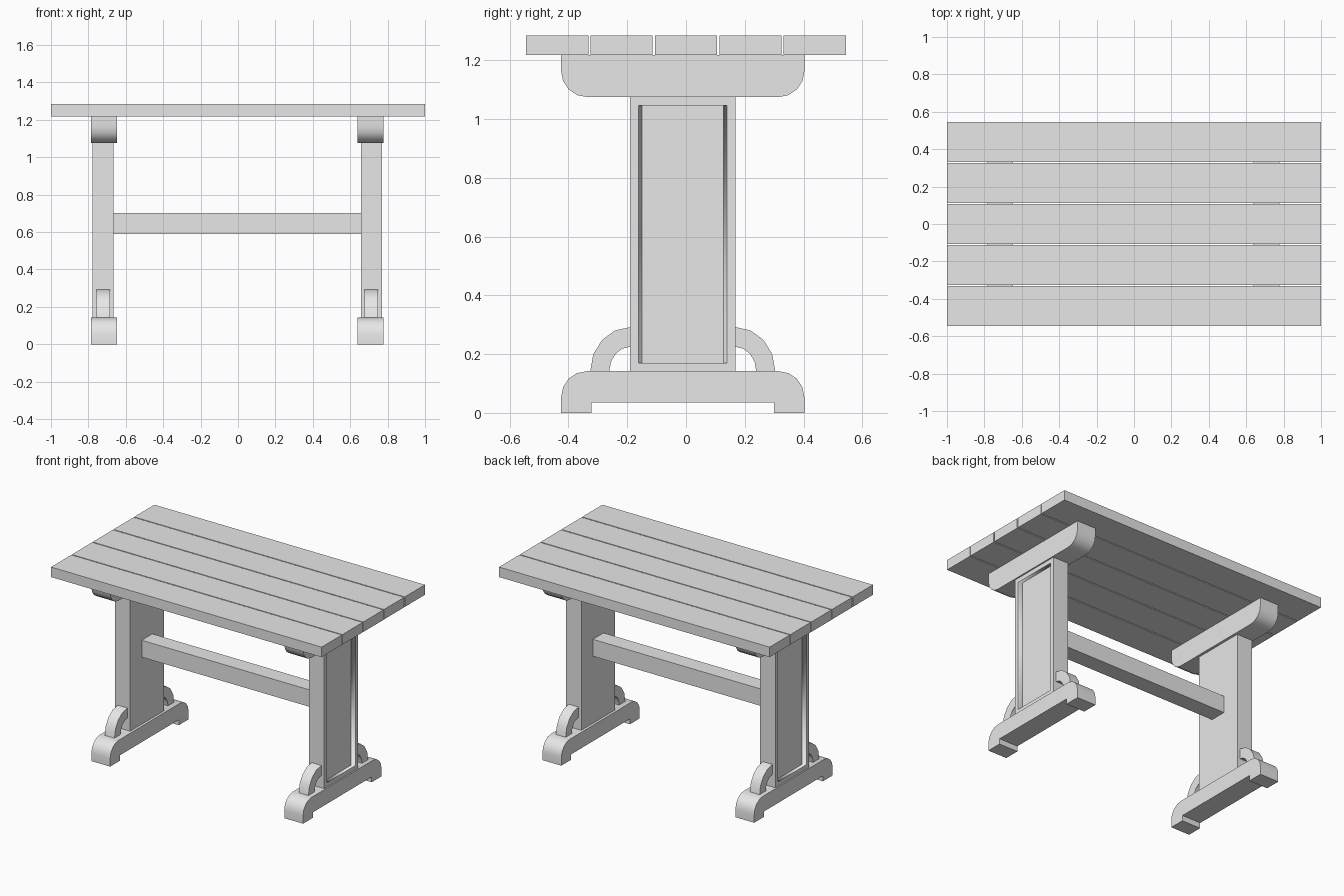
import bpy
import bmesh
from math import sin, cos, pi, radians

cube = bpy.data.objects.get("Cube")
if cube:
    bpy.data.objects.remove(cube, do_unlink=True)

GREY = (0.8, 0.8, 0.8, 1)
grey = bpy.data.materials.new("plain_grey")
grey.use_nodes = True
grey.diffuse_color = GREY
grey.node_tree.nodes["Principled BSDF"].inputs["Base Color"].default_value = GREY

CX, CY = -0.004, -0.011      # middle of the trestle frame
FOOT_TOP, BEAM_BOTTOM = 0.142, 1.075
TOP_BOTTOM, TOP_TOP = 1.218, 1.285


def finish(name, bm):
    bmesh.ops.recalc_face_normals(bm, faces=bm.faces)
    mesh = bpy.data.meshes.new(name)
    bm.to_mesh(mesh)
    bm.free()
    mesh.materials.append(grey)
    obj = bpy.data.objects.new(name, mesh)
    bpy.context.collection.objects.link(obj)
    bpy.ops.object.select_all(action='DESELECT')
    obj.select_set(True)
    bpy.context.view_layer.objects.active = obj
    bpy.ops.object.shade_smooth_by_angle(angle=radians(35))
    return obj


def extrude_profile(name, points, x, half):
    """Extrude a (y, z) outline along x."""
    bm = bmesh.new()
    face = bm.faces.new([bm.verts.new((x - half, y, z)) for y, z in points])
    grown = bmesh.ops.extrude_face_region(bm, geom=[face])["geom"]
    verts = [v for v in grown if isinstance(v, bmesh.types.BMVert)]
    bmesh.ops.translate(bm, verts=verts, vec=(2 * half, 0, 0))
    return finish(name, bm)


def box(name, x, half, y0, y1, z0, z1):
    return extrude_profile(name, [(y0, z0), (y1, z0), (y1, z1), (y0, z1)], x, half)


def arc(cy, cz, ry, rz, start, end, steps=4):
    angles = [start + (end - start) * i / steps for i in range(steps + 1)]
    return [(cy + ry * cos(a), cz + rz * sin(a)) for a in angles]


def mirrored(half_outline):
    """Complete a +y half outline with its -y half, then shift to the frame centre."""
    full = half_outline + [(-y, z) for y, z in reversed(half_outline)]
    return [(CY + y, z) for y, z in full]


# Table top planks
pitch, gap = 0.2195, 0.007
for i in range(5):
    y = (i - 2) * pitch
    w = (pitch - gap) / 2
    box(f"top_plank_{i + 1}", 0, 1, y - w, y + w, TOP_BOTTOM, TOP_TOP)

# Outlines shared by both trestles
R, END = 0.088, 0.414
foot_outline = mirrored([(0.311, 0.036), (0.311, 0), (END, 0)]
                        + arc(END - R, FOOT_TOP - R, R, R, 0, pi / 2))
beam_outline = mirrored(arc(END - R, BEAM_BOTTOM + R, R, R, -pi / 2, 0)
                        + [(END, TOP_BOTTOM)])
LEG = 0.179

for side, label in ((1, "left"), (-1, "right")):
    x = CX + side * 0.713
    extrude_profile(f"{label}_foot", foot_outline, x, 0.0695)
    extrude_profile(f"{label}_top_beam", beam_outline, x, 0.0695)

    # Upright with a sunken panel on its outer face
    leg_x, leg_half = CX + side * 0.717, 0.0565
    leg = box(f"{label}_leg", leg_x, leg_half, CY - LEG, CY + LEG, FOOT_TOP, BEAM_BOTTOM)
    bm = bmesh.new()
    bm.from_mesh(leg.data)
    outer = max(bm.faces, key=lambda f: f.normal.x * side)
    bmesh.ops.inset_individual(bm, faces=[outer], thickness=0.04)
    sunken = bmesh.ops.extrude_face_region(bm, geom=[outer])["geom"]
    bmesh.ops.delete(bm, geom=[outer], context='FACES_ONLY')
    for v in sunken:
        if isinstance(v, bmesh.types.BMVert):
            v.co.x -= side * 0.025
            v.co.y = CY + (0.139 if v.co.y > CY else -0.139)
    bmesh.ops.recalc_face_normals(bm, faces=bm.faces)
    bm.to_mesh(leg.data)
    bm.free()

    # Curved brackets between foot and upright
    for d, place in ((1, "back"), (-1, "front")):
        ring = (arc(LEG, FOOT_TOP, 0.136, 0.15, 0, pi / 2)
                + arc(LEG, FOOT_TOP, 0.071, 0.083, pi / 2, 0))
        extrude_profile(f"{label}_{place}_bracket",
                        [(CY + d * y, z) for y, z in ring], leg_x, 0.036)

# Stretcher joining the uprights
box("stretcher", CX, 0.662, CY - 0.056, CY + 0.056, 0.59, 0.703)
